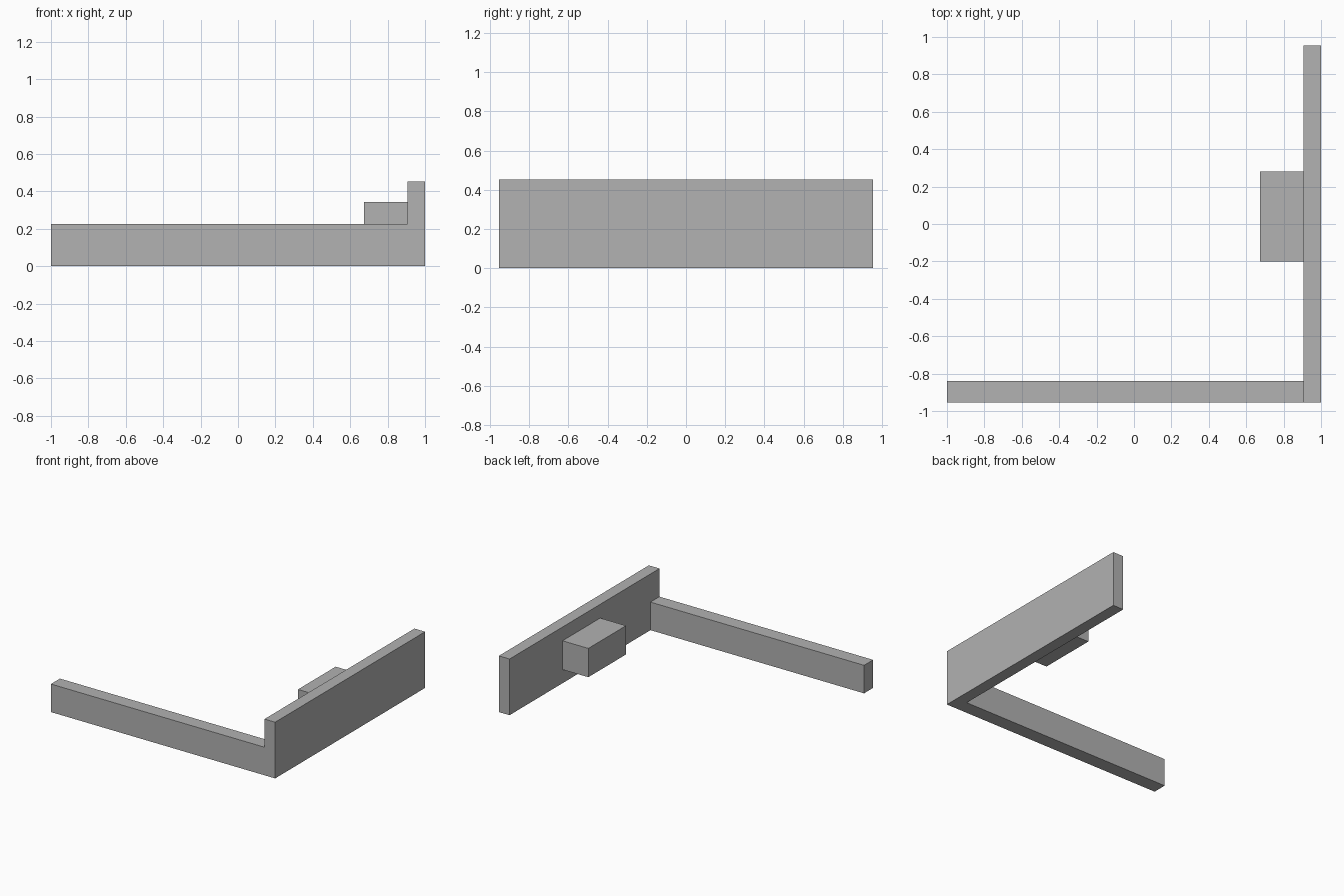
import bpy
from mathutils import Vector

cube = bpy.data.objects.get("Cube")
if cube:
    bpy.data.objects.remove(cube, do_unlink=True)

grey = bpy.data.materials.new("plain_grey")
grey.use_nodes = True
colour = (0.445, 0.445, 0.445, 1)
grey.diffuse_color = colour
grey.node_tree.nodes["Principled BSDF"].inputs["Base Color"].default_value = colour


def box(name, low, high):
    """Add a flat-sided box spanning two opposite corners."""
    low, high = Vector(low), Vector(high)
    bpy.ops.mesh.primitive_cube_add(size=1, location=(low + high) / 2)
    part = bpy.context.object
    part.name = name
    part.scale = high - low
    bpy.ops.object.transform_apply(location=False, rotation=False, scale=True)
    part.data.materials.append(grey)
    return part


# Tall wall along the left side
box("tall_wall", (0.905, -0.955, 0), (1, 0.955, 0.453))
# Low wall along the front, butting against the tall wall
box("low_wall", (-1, -0.955, 0), (0.905, -0.84, 0.226))
# Block fixed to the inner face of the tall wall, clear of the ground
box("wall_block", (0.675, -0.2, 0.11), (0.905, 0.28, 0.342))
